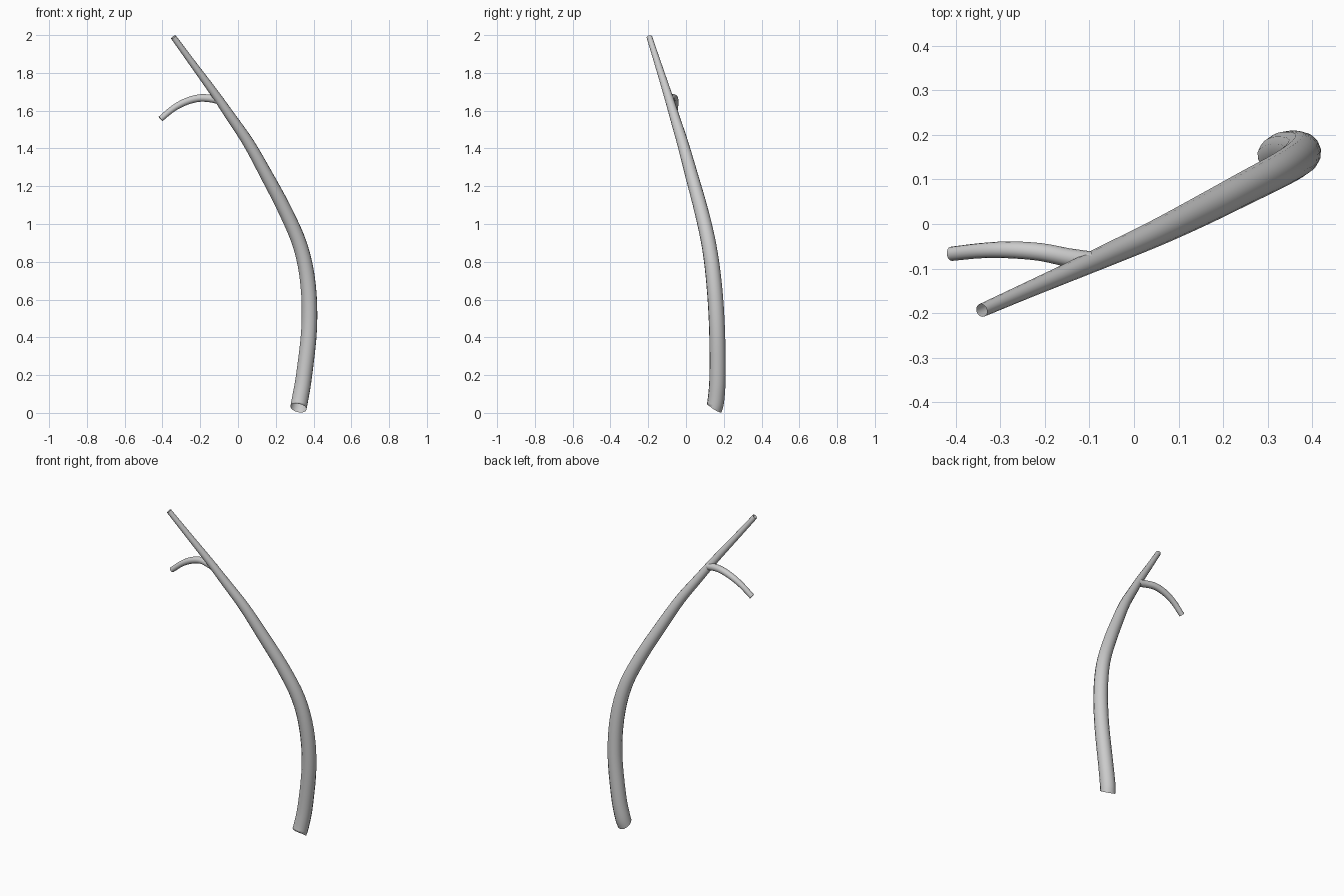
import bpy, bmesh, math
from mathutils import Vector

if "Cube" in bpy.data.objects:
    bpy.data.objects.remove(bpy.data.objects["Cube"])


def spline(pts, steps):
    """Catmull-Rom through (x, y, z, radius) points."""
    p = [Vector(q) for q in pts]
    p = [2 * p[0] - p[1]] + p + [2 * p[-1] - p[-2]]
    out = []
    for i in range(1, len(p) - 2):
        a, b, c, d = p[i - 1:i + 3]
        for s in range(steps):
            t = s / steps
            out.append(0.5 * (2 * b + (c - a) * t + (2 * a - 5 * b + 4 * c - d) * t ** 2
                              + (3 * b - a - 3 * c + d) * t ** 3))
    out.append(p[-2])
    return out


def tube(name, pts, side, first_dir=None, sides=14, steps=4):
    """Open-ended tapered tube swept along a smooth path."""
    path = spline(pts, steps)
    bm = bmesh.new()
    rings = []
    for i, q in enumerate(path):
        tan = (path[min(i + 1, len(path) - 1)] - path[max(i - 1, 0)]).to_3d().normalized()
        if i == 0 and first_dir:
            tan = Vector(first_dir).normalized()
        u = (side - tan * side.dot(tan)).normalized()
        v = tan.cross(u)
        rings.append([bm.verts.new(q.to_3d() + q.w * (math.cos(a) * u + math.sin(a) * v))
                      for a in (2 * math.pi * k / sides for k in range(sides))])
    for r, s in zip(rings, rings[1:]):
        for k in range(sides):
            n = (k + 1) % sides
            f = bm.faces.new((r[k], r[n], s[n], s[k]))
            f.smooth = True
    me = bpy.data.meshes.new(name)
    bm.to_mesh(me)
    bm.free()
    ob = bpy.data.objects.new(name, me)
    bpy.context.collection.objects.link(ob)
    return ob


# main stem: slanted open foot, leaning and tapering to the tip
tube("main_stem", [
    (0.320, 0.151, 0.027, 0.044), (0.330, 0.160, 0.08, 0.044), (0.350, 0.167, 0.20, 0.043),
    (0.377, 0.164, 0.45, 0.042), (0.371, 0.149, 0.68, 0.041),
    (0.331, 0.123, 0.88, 0.039), (0.250, 0.081, 1.07, 0.037),
    (0.150, 0.029, 1.26, 0.034), (0.055, -0.018, 1.43, 0.030),
    (-0.040, -0.061, 1.57, 0.026), (-0.130, -0.101, 1.70, 0.022),
    (-0.240, -0.149, 1.85, 0.018), (-0.342, -0.194, 1.990, 0.015),
], Vector((0.4, -1, 0)), first_dir=(0.25, 0.65, 1))

# side twig: arches out and droops
tube("side_twig", [
    (-0.100, -0.083, 1.656, 0.022), (-0.150, -0.075, 1.665, 0.021),
    (-0.210, -0.063, 1.666, 0.020), (-0.280, -0.058, 1.646, 0.019),
    (-0.345, -0.060, 1.610, 0.017), (-0.410, -0.067, 1.556, 0.016),
], Vector((0, 1, 0)))
